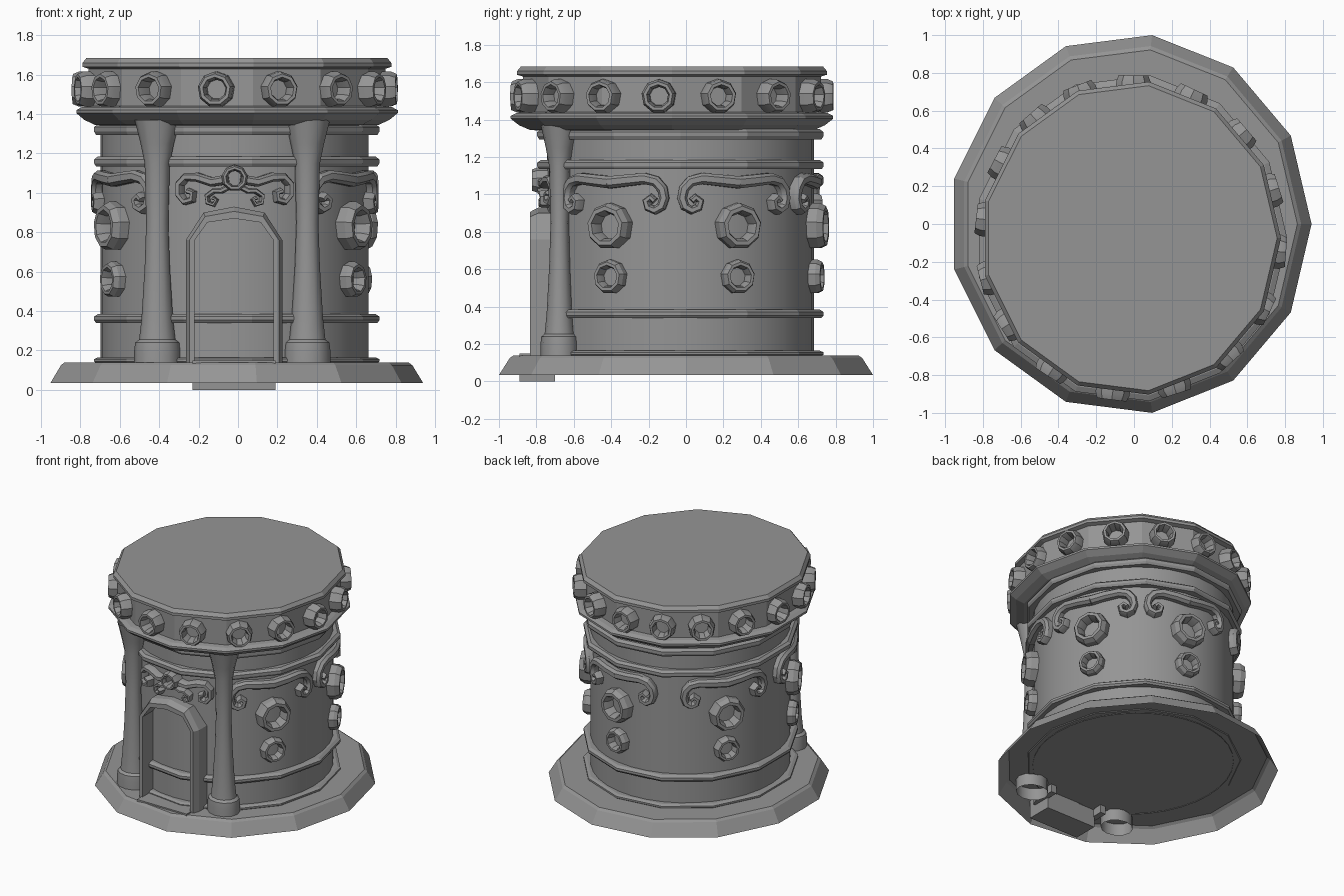
import bpy, bmesh, math
from mathutils import Vector

cube = bpy.data.objects.get("Cube")
if cube:
    bpy.data.objects.remove(cube)

CX, CY, ASPECT = -0.017, -0.03, 1.049
WALL = 0.68

stone = bpy.data.materials.new("grey_stone")
stone.use_nodes = True
GREY = (0.3, 0.3, 0.3, 1)
stone.diffuse_color = GREY
stone.node_tree.nodes["Principled BSDF"].inputs["Base Color"].default_value = GREY


def finish(name, bm, smooth=None):
    bmesh.ops.recalc_face_normals(bm, faces=bm.faces)
    me = bpy.data.meshes.new(name)
    bm.to_mesh(me)
    bm.free()
    me.materials.append(stone)
    if smooth:
        me.shade_smooth()
        me.set_sharp_from_angle(angle=math.radians(smooth))
    ob = bpy.data.objects.new(name, me)
    bpy.context.collection.objects.link(ob)
    return ob


def skin(name, rows, loop_rows=False, loop_cols=False, caps=(), smooth=None):
    """Bridge equal rows of points with quads; caps lists rows to fill."""
    bm = bmesh.new()
    vs = [[bm.verts.new(p) for p in row] for row in rows]
    n, m = len(vs), len(vs[0])
    for i in range(n if loop_rows else n - 1):
        for j in range(m if loop_cols else m - 1):
            a, b = vs[i], vs[(i + 1) % n]
            k = (j + 1) % m
            bm.faces.new((a[j], a[k], b[k], b[j]))
    for c in caps:
        bm.faces.new(vs[c])
    return finish(name, bm, smooth)


def lathe(name, profile, sides, cx=CX, cy=CY, aspect=ASPECT, **kw):
    turn = [math.tau * i / sides for i in range(sides)]
    rows = [[(cx + r * math.cos(t), cy + r * aspect * math.sin(t), z) for t in turn]
            for r, z in profile]
    return skin(name, rows, loop_cols=True, **kw)


def on_wall(t, z, r, cy=CY):
    """Point and outward direction on the oval wall at angle t."""
    p = Vector((CX + r * math.cos(t), cy + r * ASPECT * math.sin(t), z))
    return p, Vector((ASPECT * math.cos(t), math.sin(t), 0)).normalized()


def porthole(name, degrees, z, size, r, depth=0.075, cy=CY):
    p, out = on_wall(math.radians(degrees), z, r, cy)
    side = Vector((-out.y, out.x, 0))
    section = [(1, -0.03), (1, depth * 0.55), (0.86, depth), (0.68, depth),
               (0.56, depth * 0.5), (0.54, -0.03)]
    rows = []
    for f, d in section:
        ring = []
        for k in range(9):
            a = math.tau * (k + 0.25) / 9
            ring.append(p + out * d + (side * math.cos(a) + Vector((0, 0, math.sin(a)))) * f * size)
        rows.append(ring)
    skin(name, rows, loop_rows=True, loop_cols=True, smooth=25)


def ribbon(name, path, degrees, w0, w1):
    """Raised moulding that follows a (sideways, z) path around the wall."""
    pts = [Vector(p) for p in path]
    rows = []
    for i, p in enumerate(pts):
        d = (pts[min(i + 1, len(pts) - 1)] - pts[max(i - 1, 0)]).normalized()
        n = Vector((-d.y, d.x))
        w = (w0 + (w1 - w0) * i / (len(pts) - 1)) / 2
        row = []
        for f, r in ((-1, -0.02), (-1, 0.03), (-0.5, 0.05), (0.5, 0.05), (1, 0.03), (1, -0.02)):
            q = p + n * w * f
            row.append(on_wall(math.radians(degrees) + q.x / 0.72, q.y, WALL + r)[0])
        rows.append(row)
    skin(name, rows, loop_cols=True, caps=(0, -1), smooth=30)


def mirrored_ribbon(name, path, degrees, w0, w1):
    for s, tag in ((-1, "right"), (1, "left")):
        ribbon(f"{name}_{tag}", [(x * s, z) for x, z in path], degrees, w0, w1)


# Plinth: sloped open shell
lathe("plinth", [(0.96, 0.035), (0.905, 0.125), (0.885, 0.14)], 13, CX - 0.003, 0, caps=(-1,))

# Round wall and its faceted trims
lathe("wall", [(WALL, 0.13), (WALL, 1.36)], 36, smooth=30)
for label, lo, hi in (("foot", 0.135, 0.165), ("lower", 0.34, 0.385),
                      ("upper", 1.135, 1.185), ("neck", 1.295, 1.35)):
    b = (hi - lo) * 0.3
    lathe(f"{label}_trim", [(0.66, lo), (0.725, lo), (0.735, lo + b), (0.735, hi - b),
                            (0.715, hi), (0.66, hi)], 13)

# Roof drum with two lips
lathe("roof", [(0.66, 1.34), (0.73, 1.345), (0.785, 1.37), (0.828, 1.405), (0.828, 1.42),
               (0.80, 1.435), (0.765, 1.44), (0.765, 1.63), (0.795, 1.64), (0.795, 1.66),
               (0.775, 1.685)], 13, cy=-0.075, caps=(-1,))

# Portholes around the roof drum and the wall
for i, a in enumerate((-97, -73, -49, -27, -5, 18, 42, 66, 89, 110, 130, 151, 173,
                       -165, -146, -122)):
    porthole(f"roof_porthole_{i}", a, 1.525, 0.092, 0.755, 0.07, cy=-0.075)

# Scroll shapes, centre outwards
scroll = [(0, 1.065), (0.1, 1.075), (0.2, 1.085), (0.26, 1.07), (0.295, 1.03), (0.305, 0.98),
          (0.29, 0.935), (0.255, 0.915), (0.22, 0.93), (0.21, 0.965), (0.235, 0.985), (0.255, 0.965)]
for i, a in enumerate((-31, 25, 81, 147, 208)):
    porthole(f"large_window_{i}", a, 0.83, 0.125, WALL)
    porthole(f"small_window_{i}", a, 0.56, 0.092, WALL, 0.055)
    mirrored_ribbon(f"scroll_{i}", scroll, a, 0.065, 0.035)

# Ornament over the door
door_scroll = [(0.03, 1.07), (0.12, 1.055), (0.2, 1.08), (0.26, 1.08), (0.295, 1.045),
               (0.295, 0.99), (0.265, 0.955), (0.225, 0.965), (0.22, 1.0), (0.25, 1.01)]
door_curl = [(0.03, 1.03), (0.07, 1.01), (0.11, 1.01), (0.145, 0.985), (0.14, 0.95),
             (0.11, 0.94), (0.095, 0.965), (0.115, 0.975)]
mirrored_ribbon("door_scroll", door_scroll, -90, 0.05, 0.03)
mirrored_ribbon("door_curl", door_curl, -90, 0.03, 0.02)
porthole("door_medallion", -90, 1.075, 0.068, WALL + 0.02, 0.06)

# Arched door frame
half = [(0.245, 0.08), (0.245, 0.76), (0.155, 0.9), (0, 0.93)]
inner = [(0.2, 0.08), (0.2, 0.76), (0.135, 0.85), (0, 0.87)]


def arch(h):
    return h + [(-x, z) for x, z in reversed(h[:-1])]


rows = []
for (ox, oz), (ix, iz) in zip(arch(half), arch(inner)):
    mx, mz = ox * 0.6 + ix * 0.4, oz * 0.6 + iz * 0.4
    rows.append([(CX - 0.003 + x, y, z) for x, y, z in (
        (ox, -0.62, oz), (ox, -0.79, oz), (mx, -0.835, mz), (ix, -0.835, iz), (ix, -0.62, iz))])
skin("door_frame", rows, loop_cols=True, caps=(0, -1))

# Door step
bm = bmesh.new()
bmesh.ops.create_cube(bm, size=1)
for v in bm.verts:
    v.co = Vector((-0.02 + v.co.x * 0.42, -0.795 + v.co.y * 0.19, 0.075 + v.co.z * 0.15))
finish("door_step", bm)

# Flared columns beside the door
for label, x in (("right", -0.41), ("left", 0.352)):
    lathe(f"{label}_column", [(0.117, 0.05), (0.117, 0.2), (0.112, 0.24), (0.092, 0.255),
                              (0.08, 0.36), (0.064, 0.62), (0.056, 0.85), (0.064, 1.15),
                              (0.085, 1.25), (0.115, 1.37)],
          12, x, -0.675, 0.88, smooth=35)
